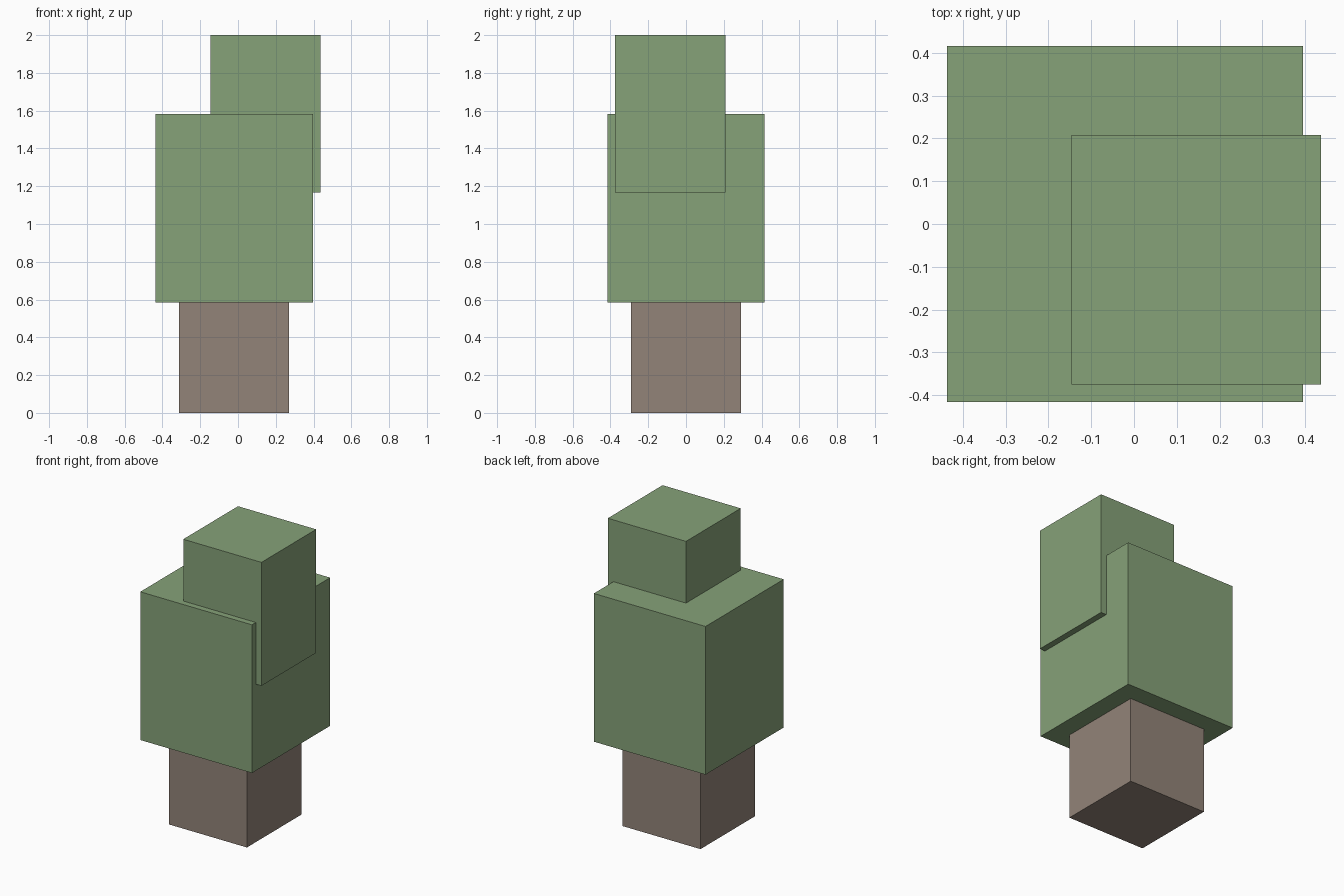
import bpy

if "Cube" in bpy.data.objects:
    bpy.data.objects.remove(bpy.data.objects["Cube"])

U = 2 / 48  # the model sits on a regular grid, 48 cells tall


def material(name, color):
    mat = bpy.data.materials.new(name)
    mat.diffuse_color = (*color, 1)
    mat.use_nodes = True
    mat.node_tree.nodes["Principled BSDF"].inputs["Base Color"].default_value = mat.diffuse_color
    return mat


def box(name, low, high, mat):
    """Axis-aligned box between two corners given in grid cells."""
    centre = [(a + b) / 2 * U for a, b in zip(low, high)]
    size = [(b - a) * U for a, b in zip(low, high)]
    bpy.ops.mesh.primitive_cube_add(size=1, location=centre)
    obj = bpy.context.object
    obj.name = name
    obj.scale = size
    bpy.ops.object.transform_apply(location=False, rotation=False, scale=True)
    obj.data.materials.append(mat)
    return obj


bark = material("bark", (0.29, 0.23, 0.19))
leaves = material("leaves", (0.24, 0.36, 0.19))

# Square trunk
box("trunk", (-7.5, -7, 0), (6.5, 7, 14), bark)
# Large lower block of foliage
box("lower_foliage", (-10.5, -10, 14), (9.5, 10, 38), leaves)
# Smaller offset block, sunk into the lower one
box("upper_foliage", (-3.5, -9, 28), (10.5, 5, 48), leaves)
